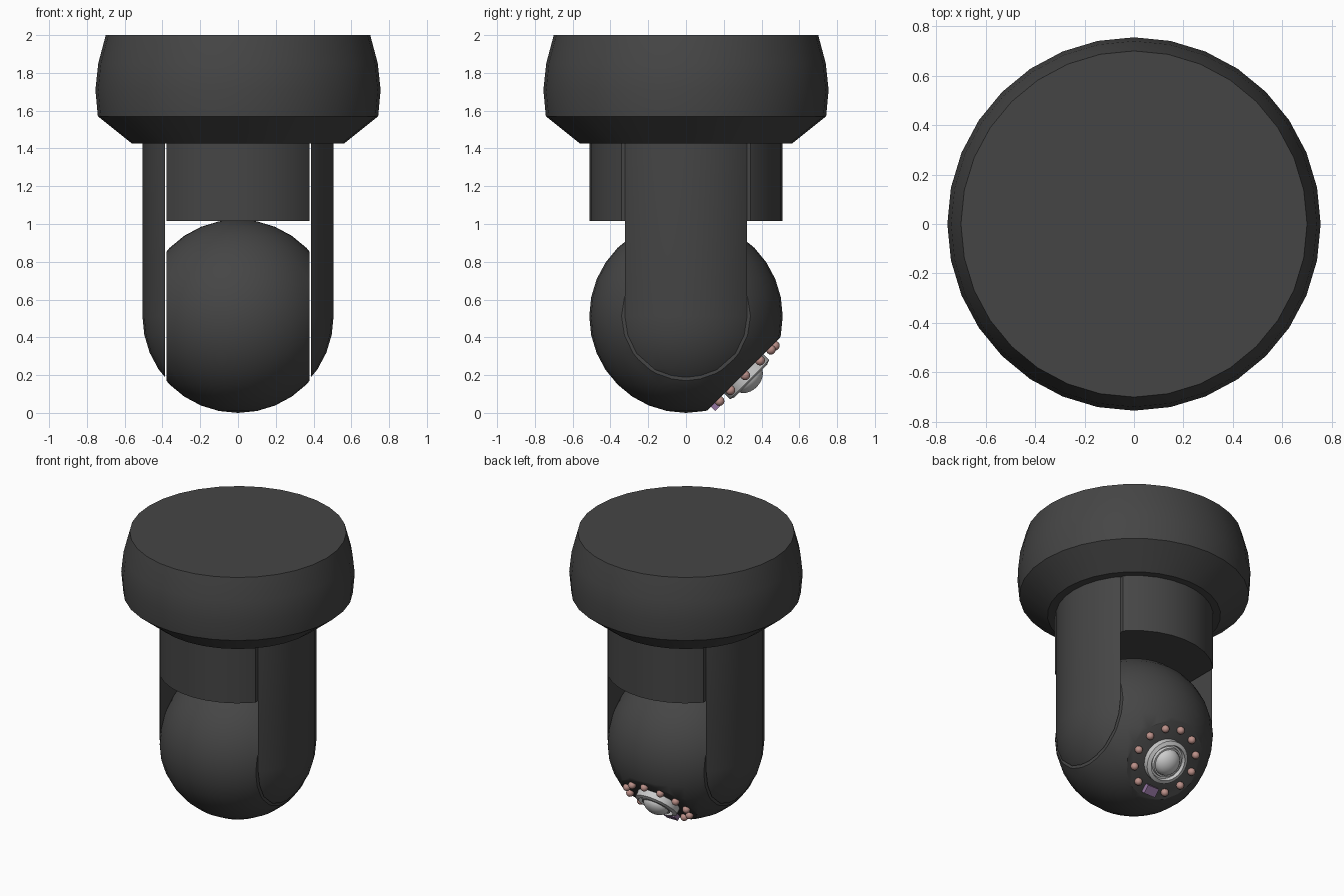
import bpy, bmesh, math
from mathutils import Vector, Matrix

if "Cube" in bpy.data.objects:
    bpy.data.objects.remove(bpy.data.objects["Cube"])

R = 0.512          # radius of the ball, fork and neck
SEG = 32


def material(name, rgb):
    m = bpy.data.materials.new(name)
    m.diffuse_color = (*rgb, 1)
    m.use_nodes = True
    m.node_tree.nodes["Principled BSDF"].inputs["Base Color"].default_value = m.diffuse_color
    return m


DARK = material("dark_plastic", (0.06, 0.06, 0.06))
PINK = material("led_pink", (0.5, 0.28, 0.25))
PURPLE = material("sensor_purple", (0.3, 0.18, 0.36))

# local frame of the lens face: z points back and down, y runs down the face
FACE = Matrix.Translation((0, 0, R)) @ Matrix.Rotation(math.radians(-135), 4, 'X')


def lathe(profile, seg=SEG):
    """Revolve (radius, z) points about z."""
    bm = bmesh.new()
    vs = [bm.verts.new((r, 0, z)) for r, z in profile]
    es = [bm.edges.new(p) for p in zip(vs, vs[1:])]
    bmesh.ops.spin(bm, geom=vs + es, cent=(0, 0, 0), axis=(0, 0, 1),
                   angle=math.tau, steps=seg)
    bmesh.ops.remove_doubles(bm, verts=bm.verts, dist=1e-4)
    return bm


def cut(bm, co, normal):
    """Slice away everything on the normal side and cap the opening."""
    bmesh.ops.bisect_plane(bm, geom=bm.verts[:] + bm.edges[:] + bm.faces[:],
                           plane_co=co, plane_no=normal, clear_outer=True)
    rim = [e for e in bm.edges if e.is_boundary]
    bmesh.ops.holes_fill(bm, edges=rim, sides=0)


def finish(bm, name, mat=None, matrix=None):
    if matrix:
        bm.transform(matrix)
    bmesh.ops.recalc_face_normals(bm, faces=bm.faces)
    me = bpy.data.meshes.new(name)
    bm.to_mesh(me)
    bm.free()
    ob = bpy.data.objects.new(name, me)
    bpy.context.collection.objects.link(ob)
    if mat:
        me.materials.append(mat)
    bpy.ops.object.select_all(action='DESELECT')
    ob.select_set(True)
    bpy.context.view_layer.objects.active = ob
    bpy.ops.object.shade_smooth_by_angle(angle=math.radians(30))
    return ob


def arc(r, zc, a0, a1, n):
    """Profile points on a circle, angles in degrees from straight down."""
    out = []
    for i in range(n + 1):
        a = math.radians(a0 + (a1 - a0) * i / n)
        out.append((r * math.sin(a), zc - r * math.cos(a)))
    return out


# ceiling mount
finish(lathe([(0, 1.425), (0.56, 1.425), (0.742, 1.57), (0.755, 1.71),
              (0.74, 1.85), (0.70, 2.0), (0, 2.0)]), "ceiling_mount", DARK)

# neck block between the fork arms
bm = lathe([(0, 1.015), (R, 1.015), (R, 1.43), (0, 1.43)])
for s in (1, -1):
    cut(bm, (0.379 * s, 0, 0), (s, 0, 0))
finish(bm, "neck", DARK)

# fork arms: outer slices of a round-bottomed column
for s, side in ((1, "right"), (-1, "left")):
    bm = lathe(arc(R - 0.006, R, 0, 90, 8) + [(R - 0.006, 1.43), (0, 1.43)])
    cut(bm, (0.386 * s, 0, 0), (-s, 0, 0))
    finish(bm, "fork_arm_" + side, DARK)

# camera ball with flat sides and a flat lens face
bm = lathe(arc(R, R, 0, 180, 16))
for s in (1, -1):
    cut(bm, (0.379 * s, 0, 0), (s, 0, 0))
n = FACE.to_3x3() @ Vector((0, 0, 1))
cut(bm, Vector((0, 0, R)) + n * 0.432, n)
finish(bm, "camera_ball", DARK)

# lens ring and glass
finish(lathe([(0, 0.42), (0.147, 0.42), (0.147, 0.475), (0.122, 0.485), (0.116, 0.46),
              (0.104, 0.46), (0.1, 0.48), (0.09, 0.48), (0.085, 0.455), (0, 0.455)]),
       "lens_ring", None, FACE)
finish(lathe([(r, 0.465 + 0.065 * math.sqrt(1 - (r / 0.09) ** 2))
              for r in (0, 0.02, 0.04, 0.06, 0.075, 0.085, 0.09)] + [(0, 0.465)]),
       "lens_glass", None, FACE)

# ring of lights, with a light sensor in the lowest place
for i in range(1, 12):
    a = math.tau * i / 12
    bm = bmesh.new()
    bmesh.ops.create_uvsphere(bm, u_segments=12, v_segments=8, radius=0.026)
    p = Matrix.Translation((0.222 * math.sin(a), 0.222 * math.cos(a), 0.443))
    finish(bm, f"light_{i}", PINK, FACE @ p)
bm = bmesh.new()
bmesh.ops.create_cube(bm, size=1, matrix=Matrix.Translation((0, 0.215, 0.44))
                      @ Matrix.Diagonal((0.09, 0.06, 0.05, 1)))
finish(bm, "light_sensor", PURPLE, FACE)
